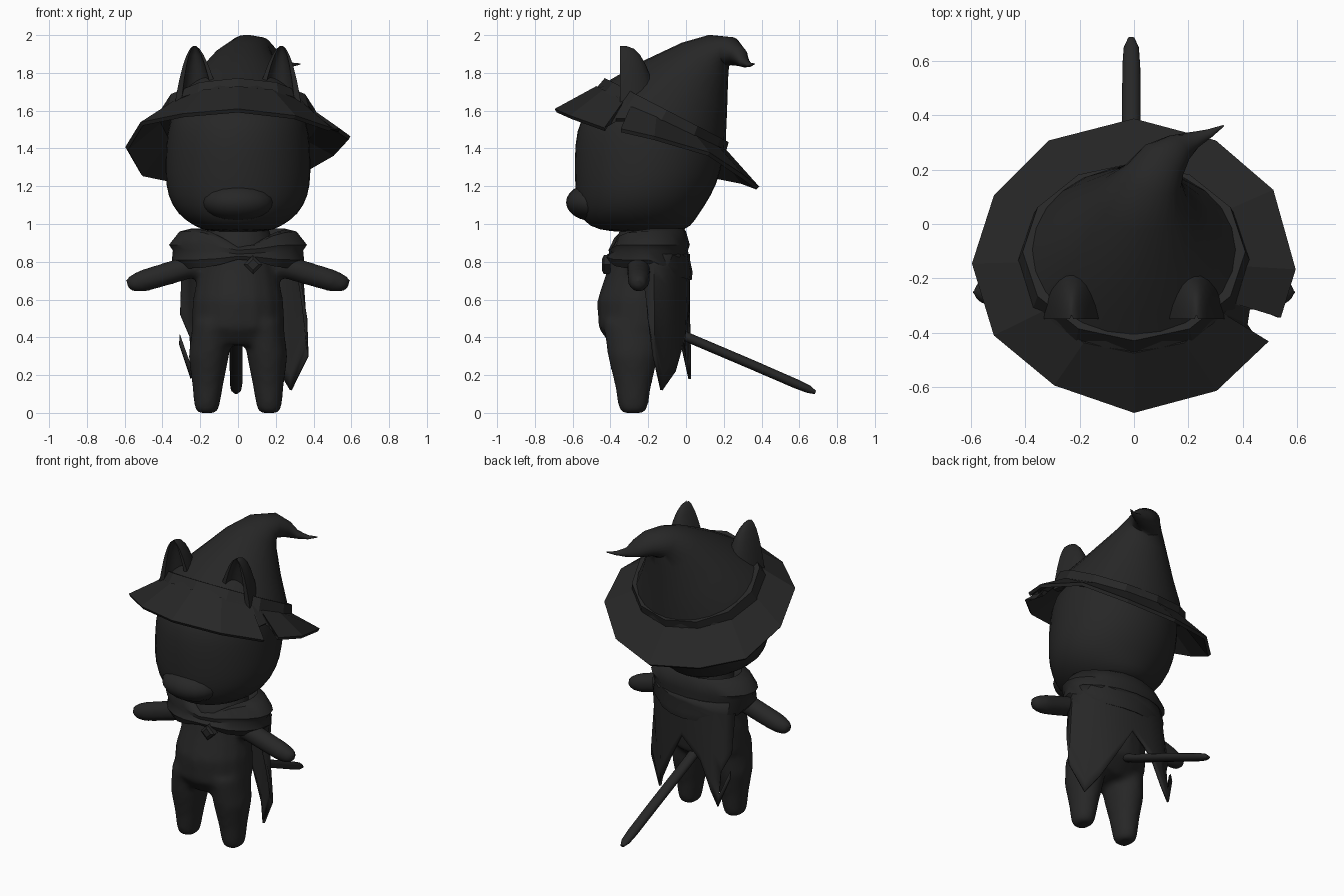
import bpy, bmesh, math
from mathutils import Vector

if "Cube" in bpy.data.objects:
    bpy.data.objects.remove(bpy.data.objects["Cube"])

charcoal = bpy.data.materials.new("charcoal")
charcoal.diffuse_color = (0.02, 0.02, 0.02, 1)
charcoal.use_nodes = True
charcoal.node_tree.nodes["Principled BSDF"].inputs["Base Color"].default_value = charcoal.diffuse_color


def finish(name, bm, sub=0, thick=0, voxel=0, smooth=True):
    bmesh.ops.recalc_face_normals(bm, faces=bm.faces)
    me = bpy.data.meshes.new(name)
    bm.to_mesh(me)
    bm.free()
    me.materials.append(charcoal)
    ob = bpy.data.objects.new(name, me)
    bpy.context.collection.objects.link(ob)
    if thick:
        m = ob.modifiers.new("thickness", 'SOLIDIFY')
        m.thickness, m.offset = thick, 0
    if voxel:
        m = ob.modifiers.new("merge", 'REMESH')
        m.mode, m.voxel_size, m.use_smooth_shade = 'VOXEL', voxel, True
        m = ob.modifiers.new("soften", 'SMOOTH')
        m.iterations, m.factor = 8, 0.5
    if sub:
        m = ob.modifiers.new("round", 'SUBSURF')
        m.levels = m.render_levels = sub
    if smooth:
        bpy.ops.object.select_all(action='DESELECT')
        ob.select_set(True)
        bpy.context.view_layer.objects.active = ob
        bpy.ops.object.shade_smooth_by_angle(angle=math.radians(45))
    return ob


def skin(bm, loops, closed=True, caps=True):
    """Join rows of points with quads."""
    rows = [[bm.verts.new(p) for p in loop] for loop in loops]
    n = len(rows[0])
    for a, b in zip(rows, rows[1:]):
        for i in range(n if closed else n - 1):
            j = (i + 1) % n
            bm.faces.new((a[i], a[j], b[j], b[i]))
    if caps:
        bm.faces.new(rows[0][::-1])
        bm.faces.new(rows[-1])


def ring(c, normal, rx, ry, n=16):
    nz = Vector(normal).normalized()
    ref = Vector((0, 1, 0)) if abs(nz.x) > 0.9 else Vector((1, 0, 0))
    u = (ref - nz * ref.dot(nz)).normalized()
    v = nz.cross(u)
    angles = [2 * math.pi * i / n for i in range(n)]
    return [Vector(c) + u * rx * math.cos(a) + v * ry * math.sin(a) for a in angles]


UP = (0, 0, 1)

# Body, legs and arms blended into one soft form
bm = bmesh.new()
torso = [(.36, -.28, .19, .12), (.45, -.255, .25, .21), (.6, -.25, .24, .22),
         (.75, -.225, .21, .195), (.9, -.2, .19, .18), (1.02, -.18, .15, .15)]
skin(bm, [ring((0, y, z), UP, rx, ry) for z, y, rx, ry in torso])
leg = [(0, .165, .05, .062), (.025, .165, .066, .078), (.15, .16, .083, .098),
       (.3, .155, .108, .135), (.48, .135, .105, .16)]
arm = [(.12, .8, .06), (.25, .775, .063), (.38, .735, .062), (.5, .7, .06),
       (.56, .685, .047), (.592, .678, .025)]
for s in (-1, 1):
    skin(bm, [ring((s * x, -.28, z), UP, rx, ry) for z, x, rx, ry in leg])
    skin(bm, [ring((s * x, -.25, z), (s, 0, -.25), r, r) for x, z, r in arm])
finish("body", bm, voxel=.018)

# Head with a small muzzle bulge
bm = bmesh.new()
head = [(.955, -.57, .0, .15), (.985, -.52, .03, .23), (1.05, -.57, .07, .325),
        (1.15, -.59, .14, .38), (1.27, -.595, .19, .392), (1.42, -.595, .215, .387),
        (1.56, -.57, .2, .37), (1.66, -.47, .15, .3)]
head[0] = (.955, -.4, -.04, .15)
skin(bm, [ring((0, (f + b) / 2, z), UP, rx, (b - f) / 2, 20) for z, f, b, rx in head])
finish("head", bm, sub=1)
bm = bmesh.new()
bmesh.ops.create_uvsphere(bm, u_segments=20, v_segments=12, radius=1)
for v in bm.verts:
    v.co = (v.co.x * .19, -.49 + v.co.y * .145, 1.115 + v.co.z * .1)
finish("muzzle", bm)

# Ears: curved shells, hollow towards the front
for s, side in ((-1, "left"), (1, "right")):
    bm = bmesh.new()
    loops = []
    for t in (0, .25, .5, .7, .85, .95, .995):
        w, d = .13 * (1 - t) ** .55, .21 * (1 - t) ** .35
        cx, z = .21 + .02 * t, 1.6 + .345 * t
        arc = [math.pi * i / 10 for i in range(11)]
        outer = [(s * (cx + w * math.cos(a)), -.35 + d * math.sin(a), z) for a in arc]
        inner = [(s * (cx + .72 * w * math.cos(a)), -.35 + .4 * d * math.sin(a), z)
                 for a in reversed(arc)]
        loops.append(outer + inner)
    skin(bm, loops)
    finish(side + "_ear", bm)

# Hat crown with a curled tip
bm = bmesh.new()
crown = [((0, -.13, 1.55), (0, .46, .89), .41, .38),
         ((0, -.06, 1.645), (0, .5, .86), .34, .315),
         ((0.01, .0, 1.735), (0, .52, .85), .265, .255),
         ((.03, .10, 1.865), (.05, .6, .78), .165, .155),
         ((.065, .17, 1.915), (.25, .8, .5), .115, .1),
         ((.11, .235, 1.915), (.6, .75, -.15), .09, .075),
         ((.165, .28, 1.885), (.75, .5, -.45), .06, .05),
         ((.22, .31, 1.855), (.8, .5, -.15), .033, .026),
         ((.28, .335, 1.843), (.8, .5, .05), .016, .012),
         ((.33, .362, 1.847), (.8, .5, .1), .003, .003)]
skin(bm, [ring(*c, n=24) for c in crown])
finish("hat_crown", bm)

# Hat band: twelve flat sides following the tilt of the brim
bm = bmesh.new()
skin(bm, [ring((0, -.13 + k, 1.55 + 1.9 * k), (0, .46, .89), r, r * .9, 12)
          for k, r in ((-.01, .43), (.028, .41))])
finish("hat_band", bm, smooth=False)

# Hat brim: uneven rim with a torn notch on one side
rim = [(0, -.69, 1.60), (.30, -.61, 1.565), (.49, -.43, 1.50), (.44, -.41, 1.53),
       (.41, -.37, 1.55), (.42, -.31, 1.55), (.49, -.31, 1.51), (.535, -.345, 1.495),
       (.59, -.17, 1.455), (.51, .12, 1.37), (.30, .30, 1.25), (0, .38, 1.19),
       (-.31, .30, 1.22), (-.51, .10, 1.26), (-.59, -.15, 1.40), (-.51, -.41, 1.53),
       (-.29, -.59, 1.575)]
inner = []
for x, y, z in rim:
    a = math.atan2((y + .13) / .34, x / .42)
    iy = -.13 + .34 * math.sin(a)
    inner.append((.4 * math.cos(a), iy, 1.55 - .5 * (iy + .13)))
bm = bmesh.new()
skin(bm, [inner, rim], caps=False)
finish("hat_brim", bm, thick=.022, smooth=False)

# Shawl around the shoulders, dipping to a V in front
bm = bmesh.new()
loops = []
for z, f, b, rx, dip in ((.9, -.3, -.06, .17, .08), (.975, -.37, -.01, .25, .1),
                         (.96, -.39, .0, .31, .09), (.89, -.41, .02, .365, .03),
                         (.86, -.405, .01, .345, .02), (.81, -.43, .035, .35, -.02),
                         (.765, -.42, .03, .31, -.05), (.78, -.36, -.03, .24, -.05)):
    loop = ring((0, (f + b) / 2, z), UP, rx, (b - f) / 2, 20)
    for p in loop:
        if p.y < -.2:
            p.z -= dip * math.exp(-((p.x - .03) / .13) ** 2)
        elif z < .85:
            p.z -= .06 * (p.y + .2) / .22
    loops.append(loop)
skin(bm, loops)
finish("shawl", bm)

# Diamond clasp
bm = bmesh.new()
skin(bm, [ring((.08, y, .785), (0, -1, 0), r, r, 4) for y, r in ((-.40, .05), (-.435, .05), (-.445, .03))])
finish("clasp", bm, smooth=False)

# Torn cape: each column hangs to its own length
hem = [(.3, -.24, .36, -.2, .5), (.33, -.17, .37, -.17, .3), (.31, -.1, .28, -.13, .12),
       (.22, -.04, .22, -.06, .22), (.11, .0, .12, -.01, .4), (.0, .015, .02, .01, .58),
       (-.1, .01, -.12, .015, .45), (-.2, -.02, -.2, .02, .27), (-.26, -.06, -.25, .02, .18),
       (-.29, -.11, -.31, -.02, .36)]
rows = 9
bm = bmesh.new()
skin(bm, [[(x0 + (x1 - x0) * t, y0 + (y1 - y0) * t, .84 + (z1 - .84) * t)
           for t in (i / rows for i in range(rows + 1))] for x0, y0, x1, y1, z1 in hem],
     closed=False, caps=False)
torn = [f for f in bm.faces if f.calc_center_median().x < -.26
        and .33 < f.calc_center_median().z < .45]
bmesh.ops.delete(bm, geom=torn, context='FACES')
finish("cape", bm, thick=.015)

# Tail
bm = bmesh.new()
tail = [(-.1, .45, .034), (.02, .395, .034), (.35, .255, .034), (.58, .155, .033),
        (.65, .125, .028), (.685, .108, .012)]
skin(bm, [ring((-.01, y, z), (0, .92, -.4), r, r * .75, 12) for y, z, r in tail])
finish("tail", bm)
